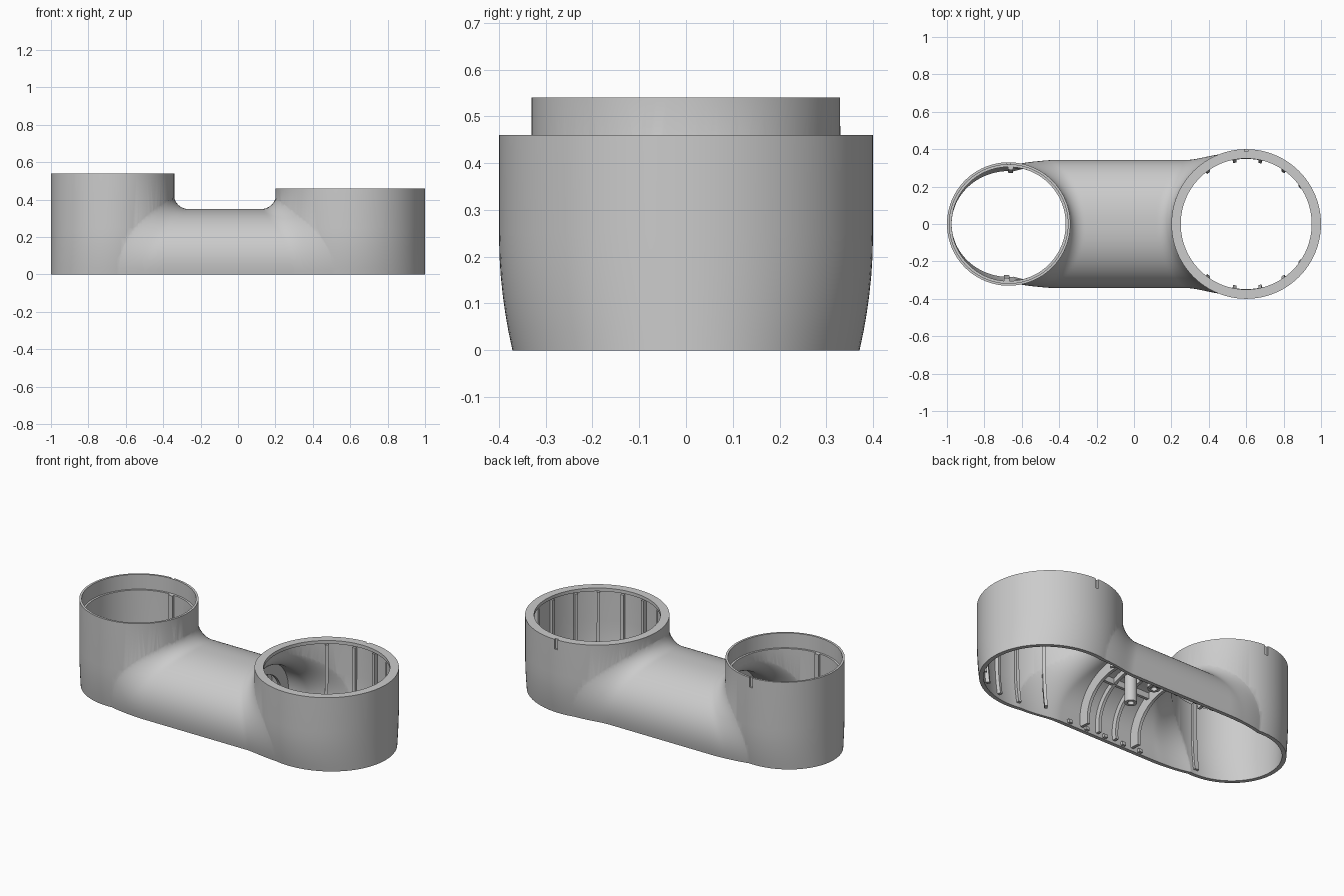
import bpy, bmesh
from math import sin, cos, pi, sqrt, hypot, radians

if "Cube" in bpy.data.objects:
    bpy.data.objects.remove(bpy.data.objects["Cube"])

XL, RL, HL = -0.67, 0.33, 0.54     # small tube
XR, RR, HR = 0.60, 0.40, 0.46      # large tube
WALL, FIL, N = 0.025, 0.08, 2.3
ZS = [0, .04, .08, .12, .16, .2, .25]


def taper(z):
    k = max(0, 1 - max(z, 0) / 0.25)
    return 1 - 0.072 * k * k


def loft(name, rings):
    """Closed solid through a list of equal-length rings."""
    bm = bmesh.new()
    vs = [[bm.verts.new((x, y * taper(z), z)) for x, y, z in r] for r in rings]
    n = len(vs[0])
    for a, b in zip(vs, vs[1:]):
        for i in range(n):
            j = (i + 1) % n
            bm.faces.new((a[i], a[j], b[j], b[i]))
    bm.faces.new(vs[0])
    bm.faces.new(vs[-1])
    bmesh.ops.recalc_face_normals(bm, faces=bm.faces)
    me = bpy.data.meshes.new(name)
    bm.to_mesh(me)
    bm.free()
    ob = bpy.data.objects.new(name, me)
    bpy.context.collection.objects.link(ob)
    return ob


def column(name, pts, z0, z1):
    zs = [z0] + [z for z in ZS if z0 < z < z1] + [z1]
    return loft(name, [[(x, y, z) for x, y in pts] for z in zs])


def tube(name, cx, r, z0, z1, n=96):
    return column(name, [(cx + r * cos(2 * pi * i / n), r * sin(2 * pi * i / n))
                         for i in range(n)], z0, z1)


def block(name, x0, x1, y0, y1, z0, z1):
    return column(name, [(x0, y0), (x1, y0), (x1, y1), (x0, y1)], z0, z1)


def half_width(x):
    return 0.36 - 0.047 * min(1, max(0, (-0.4 - x) / 0.27)) ** 2


def arch_dist(x, y, z, t):
    a, b = half_width(x) - t, 0.35 - t
    return (((abs(y) / a) ** N + (abs(z) / b) ** N) ** (1 / N) - 1) * b


def bridge(name, t, cap, bottom):
    """Arched bridge flowing into both tubes with a round fillet."""
    rings, nx, na = [], 130, 60
    for i in range(nx + 1):
        x = XL + (XR - XL) * i / nx
        f = max(0, (-0.4 - x) / 0.27, (x - 0.35) / 0.25)
        r = max(0.001, (FIL + t) * (1 - min(1, f) ** 2))

        def dist(y, z):
            a = min(hypot(x - XL, y) - (RL - t - .004), hypot(x - XR, y) - (RR - t - .004))
            b = arch_dist(x, y, z, t)
            d = max(r, min(a, b)) - hypot(max(r - a, 0), max(r - b, 0))
            return max(d, z - cap)

        ring = []
        for k in range(na + 1):
            c, s = cos(pi * k / na), sin(pi * k / na)
            if k == na:
                s = 0.0
            lo, hi = 0.0, 0.8
            for _ in range(20):
                m = (lo + hi) / 2
                if dist(m * c, m * s) < 0:
                    lo = m
                else:
                    hi = m
            ring.append((x, lo * c, lo * s))
        ring += [(x, ring[-1][1], bottom), (x, ring[0][1], bottom)]
        rings.append(ring)
    return loft(name, rings)


def combine(target, tools, op):
    for tool in tools:
        m = target.modifiers.new("cut", 'BOOLEAN')
        m.operation, m.object, m.solver = op, tool, 'EXACT'
        bpy.context.view_layer.objects.active = target
        bpy.ops.object.modifier_apply(modifier=m.name)
        bpy.data.objects.remove(tool)


# outer body
body = tube("housing_shell", XL, RL, -0.10, HL)
combine(body, [bridge("bridge", 0, 0.435, -0.11),
               tube("large_tube", XR, RR, -0.12, HR)], 'UNION')

# hollow interior, stepped openings, back slots, flat bottom
cavity = tube("cavity", XL, RL - WALL, -0.2, 0.50)
combine(cavity, [bridge("bridge_cavity", WALL, 0.43, -0.21),
                 tube("large_cavity", XR, RR - WALL, -0.22, 0.44)], 'UNION')
combine(body, [cavity,
               tube("small_recess", XL, 0.317, 0.45, 0.6),
               tube("large_opening", XR, 0.35, 0.42, 0.6),
               block("small_slot", XL - .01, XL + .01, 0.32, 0.36, 0.48, 0.6),
               block("large_slot", XR - .01, XR + .01, 0.388, 0.43, 0.40, 0.6),
               block("ground_cut", -1.5, 1.5, -1, 1, -0.5, 0)], 'DIFFERENCE')
parts = [body]


# vertical ribs inside the tubes
def wall_rib(name, cx, r0, r1, ang, z1, w=0.009):
    c, s = cos(ang), sin(ang)
    pts = [(cx + r * c - q * s, r * s + q * c)
           for r, q in ((r0, -w), (r1, -w), (r1, w), (r0, w))]
    parts.append(column(name, pts, 0.03, z1))


for deg in (-125, -100, -78, -56, -36, -12, 12, 36, 56, 78, 100, 125):
    wall_rib("large_tube_rib", XR, 0.352, 0.385, radians(deg), 0.43)
for deg in (88, 268):
    wall_rib("small_tube_rib", XL, 0.29, 0.315, radians(deg), 0.45, 0.014)


# arched ribs under the bridge
def arch_pts(x, off):
    a, b, out = half_width(x) - off, 0.35 - off, []
    for k in range(33):
        p = 0.06 + (pi - 0.12) * k / 32
        r = 1 / ((abs(cos(p)) / a) ** N + (sin(p) / b) ** N) ** (1 / N)
        out.append((r * cos(p), r * sin(p)))
    return out


for x, depth in ((0.11, 0.09), (0.0, 0.055), (-0.12, 0.055), (-0.25, 0.09)):
    sec = arch_pts(x, 0.012) + arch_pts(x, depth)[::-1]
    parts.append(loft("bridge_arch_rib", [[(x + d, y, z) for y, z in sec]
                                          for d in (-0.009, 0.009)]))

# lengthwise ribs, hanging bosses and rim clips
for y in (-0.17, 0, 0.17):
    top = 0.35 * (1 - (abs(y) / 0.36) ** N) ** (1 / N)
    parts.append(block("bridge_long_rib", -0.25, 0.11, y - .009, y + .009,
                       top - 0.06, top - 0.014))
for y in (-0.1, 0.1):
    boss = column("screw_boss", [(-0.06 + .035 * cos(pi * i / 12), y + .035 * sin(pi * i / 12))
                                 for i in range(24)], 0.14, 0.322)
    hole = column("boss_hole", [(-0.06 + .018 * cos(pi * i / 12), y + .018 * sin(pi * i / 12))
                                for i in range(24)], 0.1, 0.26)
    combine(boss, [hole], 'DIFFERENCE')
    parts.append(boss)
for s in (-1, 1):
    for x in (-0.3, -0.18, -0.05, 0.08, 0.2):
        y0, y1 = sorted((s * 0.318, s * 0.345))
        parts.append(block("rim_clip", x - .012, x + .012, y0, y1, 0.008, 0.03))

# smooth shading with crisp edges
bpy.ops.object.select_all(action='DESELECT')
for ob in parts:
    ob.select_set(True)
bpy.context.view_layer.objects.active = body
bpy.ops.object.shade_smooth_by_angle(angle=radians(32))
